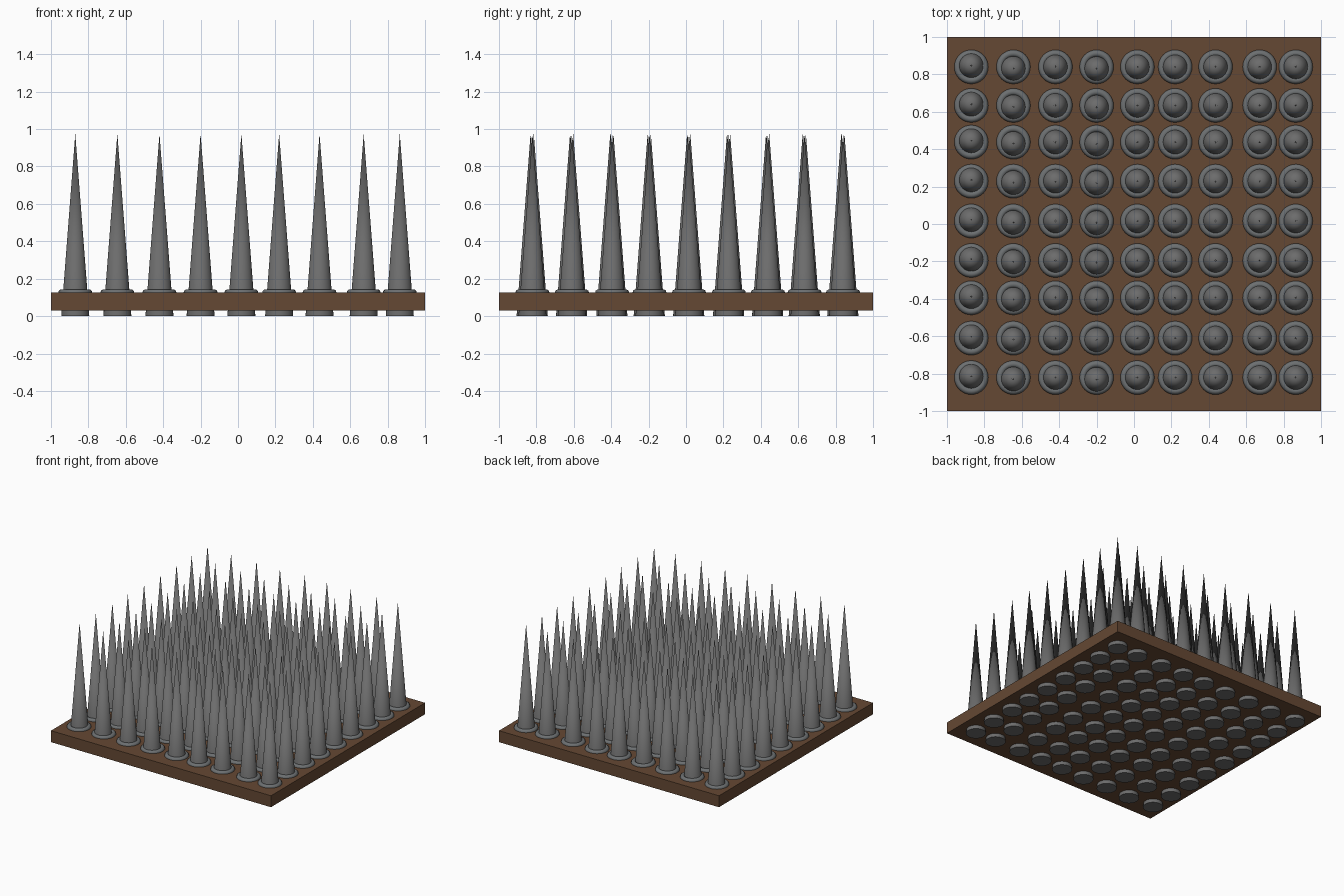
import bpy
from math import radians

cube = bpy.data.objects.get("Cube")
if cube:
    bpy.data.objects.remove(cube, do_unlink=True)


def material(name, colour):
    mat = bpy.data.materials.new(name)
    mat.use_nodes = True
    mat.diffuse_color = (*colour, 1)
    bsdf = next(n for n in mat.node_tree.nodes if n.type == "BSDF_PRINCIPLED")
    bsdf.inputs["Base Color"].default_value = (*colour, 1)
    return mat


wood = material("dark brown wood", (0.13, 0.065, 0.033))
iron = material("spike grey", (0.15, 0.15, 0.15))
steel = material("collar grey", (0.15, 0.16, 0.165))


def finish(name, mat, smooth=True):
    ob = bpy.context.object
    ob.name = ob.data.name = name
    ob.data.materials.append(mat)
    if smooth:
        bpy.ops.object.shade_smooth_by_angle(angle=radians(40))
    return ob


def place_copy(source, name, location):
    ob = bpy.data.objects.new(name, source.data)
    ob.location = location
    bpy.context.collection.objects.link(ob)


# Layout of the spikes: uneven columns and rows, with small shifts per column
columns = [-0.87, -0.645, -0.42, -0.2, 0.018, 0.22, 0.436, 0.672, 0.865]
rows = [0.84, 0.634, 0.438, 0.229, 0.016, -0.195, -0.395, -0.61, -0.821]
shift_y = [0.007, -0.008, 0, -0.01, 0, 0, 0, 0, 0]
height, board_top = 0.975, 0.125

# Wooden board
bpy.ops.mesh.primitive_cube_add(size=1, location=(0, 0, 0.078))
board = finish("board", wood, smooth=False)
board.scale = (2, 2, 0.094)

# Spike runs right through the board and shows below it
bpy.ops.mesh.primitive_cone_add(vertices=32, radius1=0.075, radius2=0,
                                depth=height, location=(0, 0, height / 2))
spike = finish("spike", iron)

# Rounded collar seated on the board around each spike
bpy.ops.mesh.primitive_torus_add(major_segments=32, minor_segments=10,
                                 major_radius=0.072, minor_radius=0.019)
collar = finish("collar", steel)

for i, x in enumerate(columns):
    for j, y in enumerate(rows):
        place_copy(spike, f"spike_{i}_{j}", (x, y + shift_y[i], height / 2))
        place_copy(collar, f"collar_{i}_{j}", (x, y, board_top))

for pattern in (spike, collar):
    bpy.data.objects.remove(pattern, do_unlink=True)
